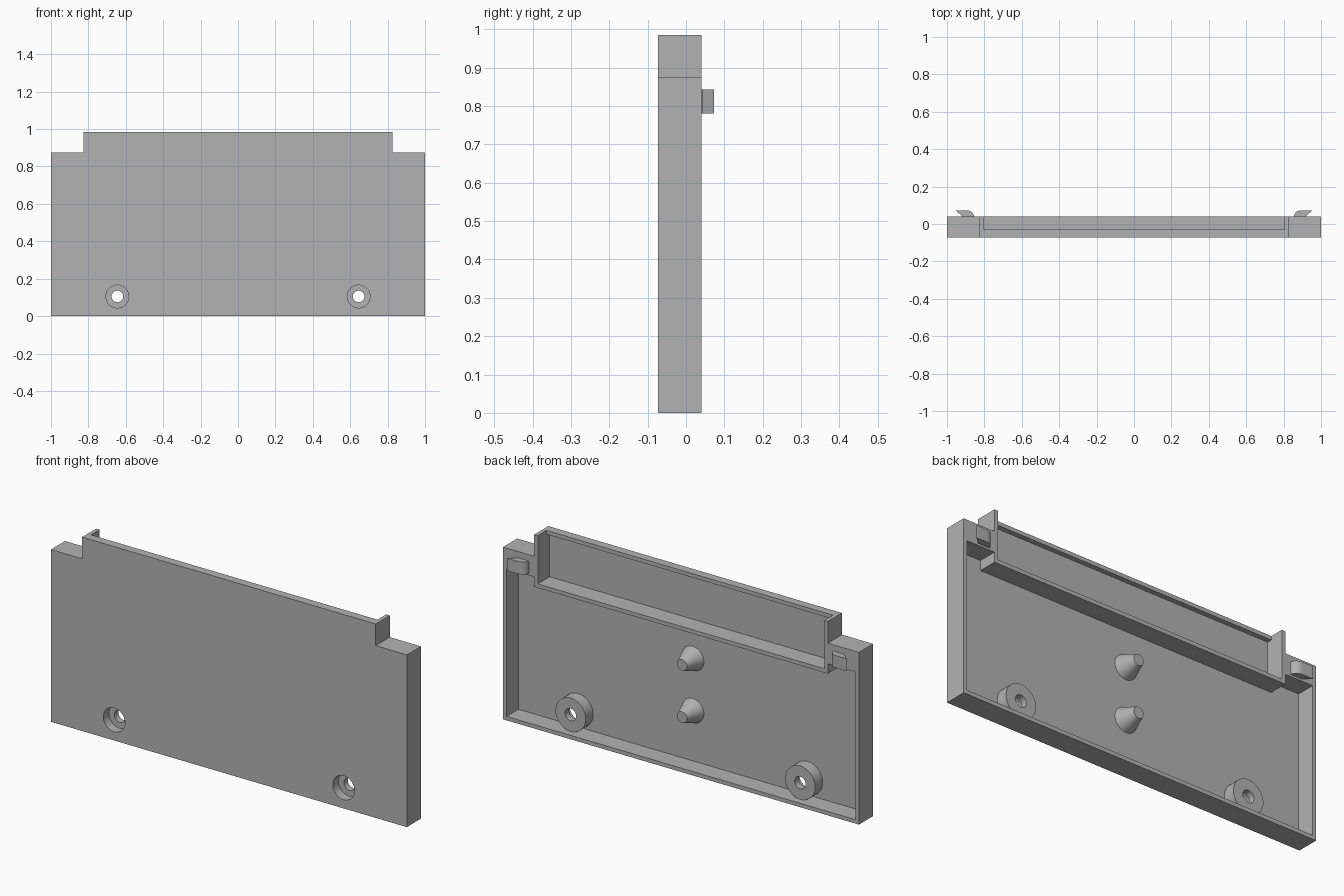
import bpy, bmesh, math
from mathutils import Vector

cube = bpy.data.objects.get("Cube")
if cube:
    bpy.data.objects.remove(cube)

FRONT, FLOOR, BACK = -0.073, -0.055, 0.04    # y of face, pocket floor and rim

grey = bpy.data.materials.new("plain grey")
grey.use_nodes = True
grey.diffuse_color = (0.45, 0.45, 0.45, 1)
grey.node_tree.nodes["Principled BSDF"].inputs["Base Color"].default_value = grey.diffuse_color


def finish(name, bm):
    bmesh.ops.remove_doubles(bm, verts=bm.verts, dist=1e-5)
    bmesh.ops.recalc_face_normals(bm, faces=bm.faces)
    mesh = bpy.data.meshes.new(name)
    bm.to_mesh(mesh)
    bm.free()
    mesh.materials.append(grey)
    obj = bpy.data.objects.new(name, mesh)
    bpy.context.collection.objects.link(obj)
    return obj


def prism(name, points, direction):
    """Extrude a flat outline along a direction."""
    bm = bmesh.new()
    face = bm.faces.new([bm.verts.new(p) for p in points])
    ext = bmesh.ops.extrude_face_region(bm, geom=[face])
    verts = [g for g in ext["geom"] if isinstance(g, bmesh.types.BMVert)]
    bmesh.ops.translate(bm, verts=verts, vec=direction)
    return finish(name, bm)


def slab(name, half, y0, y1):
    """Extrude in y an x-z outline mirrored from its +x half."""
    pts = half + [(-x, z) for x, z in reversed(half)]
    return prism(name, [(x, y0, z) for x, z in pts], (0, y1 - y0, 0))


def lathe(name, profile, x, z, closed=False):
    """Turn a (radius, y) profile about an axis along y."""
    bm = bmesh.new()
    verts = [bm.verts.new((x + r, y, z)) for r, y in profile]
    pairs = list(zip(verts, verts[1:]))
    if closed:
        pairs.append((verts[-1], verts[0]))
    edges = [bm.edges.new(p) for p in pairs]
    bmesh.ops.spin(bm, geom=verts + edges, cent=(x, 0, z), axis=(0, 1, 0),
                   angle=math.tau, steps=40, use_merge=True)
    return finish(name, bm)


def cut(obj, cutter):
    """Subtract the cutter, bake the result and delete the cutter."""
    cutter.hide_render = True
    mod = obj.modifiers.new("cut", "BOOLEAN")
    mod.operation, mod.solver, mod.object = "DIFFERENCE", "EXACT", cutter
    graph = bpy.context.evaluated_depsgraph_get()
    mesh = bpy.data.meshes.new_from_object(obj.evaluated_get(graph))
    obj.modifiers.clear()
    obj.data = mesh
    bpy.data.objects.remove(cutter)


# Stepped panel with a main pocket, and an upper pocket behind a low lip
panel = slab("panel", [(1, 0), (1, 0.875), (0.825, 0.875), (0.825, 0.985)], FRONT, BACK)
cut(panel, slab("main_pocket", [(0.98, 0.02), (0.98, 0.77), (0.825, 0.77), (0.825, 0.72)],
                FLOOR, 0.2))
cut(panel, slab("upper_pocket", [(0.805, 0.74), (0.805, 0.965)], FLOOR, 0.2))
cut(panel, slab("top_opening", [(0.805, 0.9), (0.805, 1.1)], -0.03, 0.2))

round_parts = [panel]
for side, s in (("left", 1), ("right", -1)):
    # Hollow screw boss with a counterbore open to the front
    x, z = s * 0.645, 0.105
    cut(panel, lathe("bore", [(0, -0.2), (0.061, -0.2), (0.061, -0.04), (0, -0.04)], x, z))
    round_parts.append(lathe("screw_boss_" + side, [
        (0.031, 0.005), (0.085, 0.005), (0.085, FLOOR), (0.061, FLOOR),
        (0.061, -0.027), (0.031, -0.027)], x, z, closed=True))

    # Hooked clip with a rounded inner side
    arc = [(0.895 - 0.04 * math.sin(a), BACK + 0.033 * math.cos(a))
           for a in (math.radians(15 * i) for i in range(7))]
    outline = [(0.92, BACK), (0.92, 0.043), (0.955, 0.073)] + arc
    round_parts.append(prism("clip_" + side, [(s * px, py, 0.78) for px, py in outline],
                             (0, 0, 0.063)))

# Tapered pegs on the centre line
for name, z in (("upper_peg", 0.54), ("lower_peg", 0.275)):
    round_parts.append(lathe(name, [(0, 0.032), (0.028, 0.032), (0.062, FLOOR), (0, FLOOR)], 0, z))

# Smooth the round faces, keep the edges sharp
bpy.ops.object.select_all(action="DESELECT")
for obj in round_parts:
    obj.select_set(True)
bpy.context.view_layer.objects.active = panel
bpy.ops.object.shade_smooth_by_angle(angle=math.radians(30))
